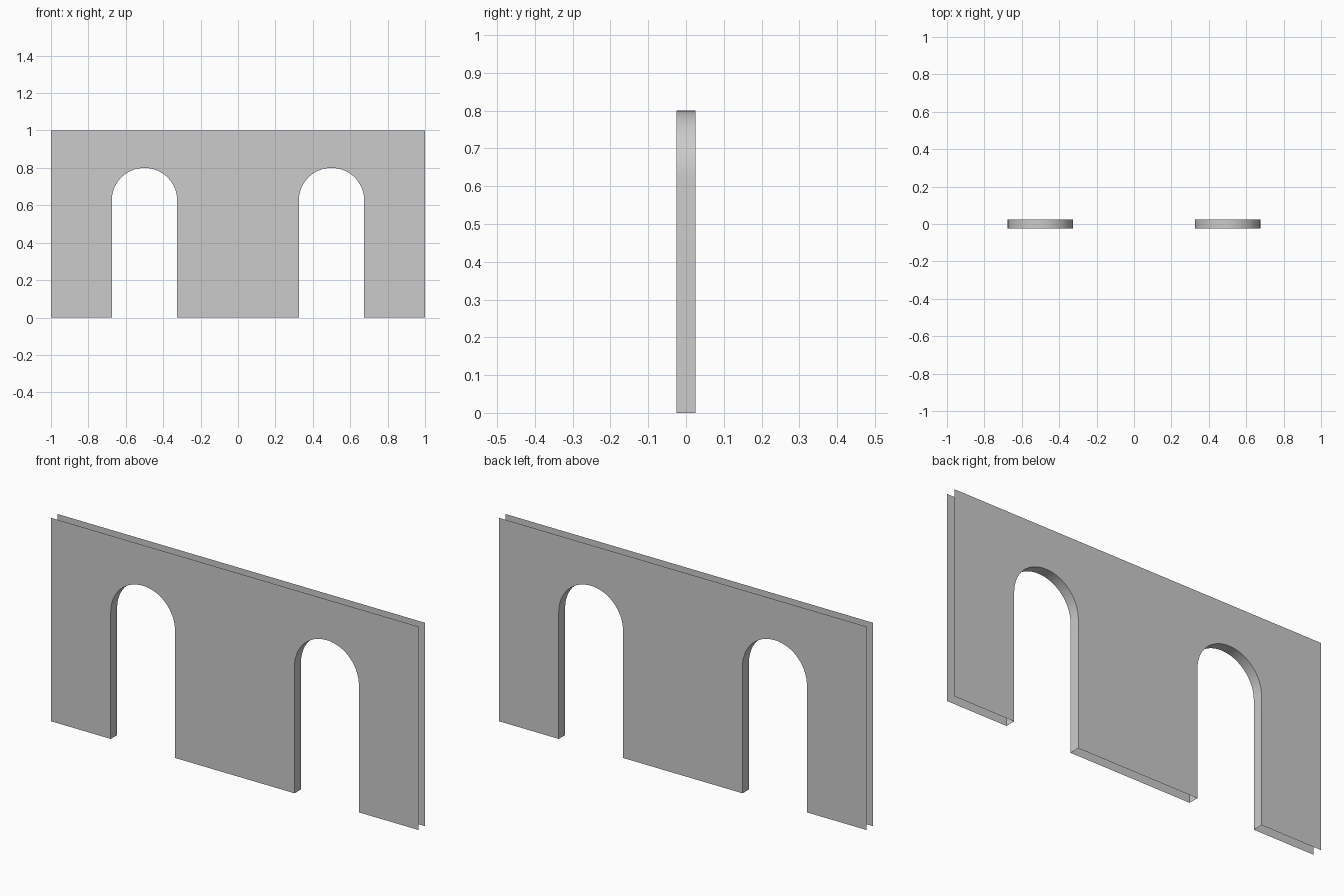
import bpy
from math import pi, cos, sin

if "Cube" in bpy.data.objects:
    bpy.data.objects.remove(bpy.data.objects["Cube"])

HALF_LEN, HEIGHT, HALF_THICK = 1.0, 1.0, 0.025
RADIUS, SPRING, SEGMENTS = 0.175, 0.625, 32
ARCHES = {"left": -0.5, "right": 0.5}


def make_object(name, verts, faces):
    mesh = bpy.data.meshes.new(name)
    mesh.from_pydata(verts, [], faces)
    obj = bpy.data.objects.new(name, mesh)
    bpy.context.collection.objects.link(obj)
    return obj


def arch_profile(cx):
    """Opening outline in x,z: up the left jamb, over the arch, down the right."""
    curve = [(cx - RADIUS * cos(pi * i / SEGMENTS), SPRING + RADIUS * sin(pi * i / SEGMENTS))
             for i in range(SEGMENTS + 1)]
    return [(cx - RADIUS, 0)] + curve + [(cx + RADIUS, 0)]


# Wall outline with both openings running through its bottom edge
outline = [(-HALF_LEN, 0)]
for cx in ARCHES.values():
    outline += arch_profile(cx)
outline += [(HALF_LEN, 0), (HALF_LEN, HEIGHT), (-HALF_LEN, HEIGHT)]

# Front and back wall panels (top, ends and bottom stay open)
loop = list(range(len(outline)))
for name, y, face in (("front_panel", -HALF_THICK, loop),
                      ("back_panel", HALF_THICK, loop[::-1])):
    make_object(name, [(x, y, z) for x, z in outline], [face])

# Reveals lining each arched opening
for side, cx in ARCHES.items():
    profile = arch_profile(cx)
    n = len(profile)
    verts = [(x, y, z) for y in (-HALF_THICK, HALF_THICK) for x, z in profile]
    faces = [(i, n + i, n + i + 1, i + 1) for i in range(n - 1)]
    reveal = make_object(side + "_arch_reveal", verts, faces)
    reveal.data.polygons.foreach_set("use_smooth", [True] * len(faces))
    reveal.data.update()
